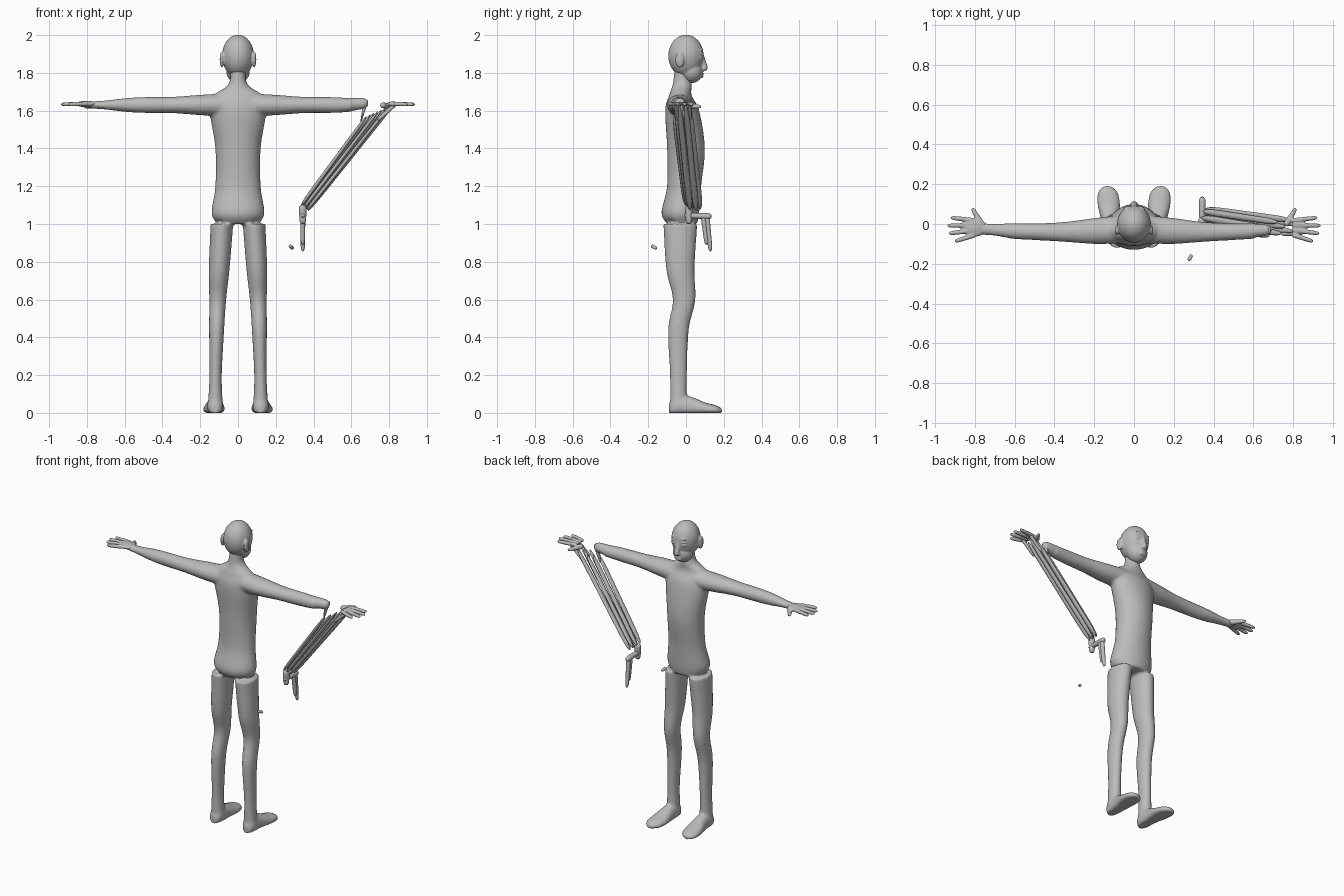
import bpy, bmesh, math
from mathutils import Vector, Matrix

cube = bpy.data.objects.get("Cube")
if cube:
    bpy.data.objects.remove(cube)

GREY = (0.5, 0.5, 0.5, 1)
skin = bpy.data.materials.new("plain_grey")
skin.use_nodes = True
skin.diffuse_color = GREY
skin.node_tree.nodes["Principled BSDF"].inputs["Base Color"].default_value = GREY

# Ring directions for tubes running along each axis
RIGHT, FORWARD, UP = Vector.Fill(3), Vector.Fill(3), Vector.Fill(3)
RIGHT.x = FORWARD.y = UP.z = 1
PLANES = {"X": (FORWARD, UP), "Y": (RIGHT, UP), "Z": (RIGHT, FORWARD)}


def spline(before, start, end, after, t):
    """Catmull-Rom value between start and end."""
    ease_in, ease_out = (end - before) / 2, (after - start) / 2
    gap = end - start
    return start + t * (ease_in + t * (3 * gap - 2 * ease_in - ease_out
                                       + t * (ease_in + ease_out - 2 * gap)))


def skin_rings(bm, rings):
    """Join rings of points into one closed tube."""
    loops = [[bm.verts.new(point) for point in ring] for ring in rings]
    for low, high in zip(loops, loops[1:]):
        for k in range(len(low)):
            bm.faces.new((low[k - 1], low[k], high[k], high[k - 1]))
    bm.faces.new(loops[0])
    bm.faces.new(loops[-1])


def ellipse(centre, across, along, sides):
    angles = [math.tau * k / sides for k in range(sides)]
    return [centre + across * math.cos(a) + along * math.sin(a) for a in angles]


def loft(bm, axis, rows, side=1, sides=24, steps=5):
    """Smooth tube through rows of (x, y, z, half width, half depth), kept above the floor."""
    across, along = PLANES[axis]
    padded = [rows[0], *rows, rows[-1]]
    path = []
    for quad in zip(padded, padded[1:], padded[2:], padded[3:]):
        for step in range(steps):
            path.append([spline(*values, step / steps) for values in zip(*quad)])
    path.append(rows[-1])
    rings = []
    for x, y, z, wide, deep in path:
        ring = ellipse(Vector((side * x, y, z)), across * wide, along * deep, sides)
        for point in ring:
            point.z = max(point.z, 0)
        rings.append(ring)
    skin_rings(bm, rings)


def capsule(bm, start, end, first, last, flat=1, sides=12, steps=16):
    """Straight tapering bar with rounded ends."""
    start, end = Vector(start), Vector(end)
    turn = (end - start).to_track_quat("Z", "Y")
    rings = []
    for step in range(steps + 1):
        t = (1 - math.cos(math.pi * step / steps)) / 2
        round_off = math.sqrt(max(1 - abs(2 * t - 1) ** 8, 0.01))
        radius = (first + (last - first) * t) * round_off
        rings.append(ellipse(start.lerp(end, t), turn @ RIGHT * radius,
                             turn @ FORWARD * radius * flat, sides))
    skin_rings(bm, rings)


def blob(bm, centre, radii):
    matrix = Matrix.Translation(centre) @ Matrix.Diagonal((*radii, 1))
    bmesh.ops.create_uvsphere(bm, u_segments=24, v_segments=16, radius=1, matrix=matrix)


def finish(name, bm, voxel=0):
    """Turn the pieces into an object, optionally fused into one skin."""
    bmesh.ops.recalc_face_normals(bm, faces=bm.faces)
    for face in bm.faces:
        face.smooth = True
    mesh = bpy.data.meshes.new(name)
    bm.to_mesh(mesh)
    bm.free()
    mesh.materials.append(skin)
    obj = bpy.data.objects.new(name, mesh)
    bpy.context.collection.objects.link(obj)
    if voxel:
        fuse = obj.modifiers.new("fuse", "REMESH")
        fuse.mode = "VOXEL"
        fuse.voxel_size = voxel
        fuse.use_smooth_shade = True
        soften = obj.modifiers.new("soften", "SMOOTH")
        soften.iterations = 4


# Body: torso and neck (depth centre, height, half width, half depth)
body = bmesh.new()
torso = [(-.02, 1, .11, .08), (-.03, 1.06, .14, .1), (-.01, 1.2, .12, .09), (0, 1.4, .12, .1),
         (-.02, 1.6, .15, .09), (-.03, 1.68, .13, .06), (-.02, 1.74, .05, .05), (-.02, 1.83, .04, .04)]
loft(body, "Z", [(0, *row) for row in torso], sides=32)

# Legs lean outward toward the ankle
leg = [(-.03, 1, .06, .09), (-.03, .76, .055, .075), (-.01, .6, .045, .06),
       (-.04, .44, .04, .055), (-.04, .2, .033, .045), (-.04, .04, .04, .045)]
leg_rows = [(.12 - .035 * z * z, y, z, wide, deep) for y, z, wide, deep in leg]

# Feet: position along the sole, half width, height factor
foot = [(-.09, .02, .03), (-.06, .04, .06), (.02, .045, .055), (.1, .057, .035),
        (.16, .05, .025), (.19, .02, .015)]
foot_rows = [(.12 + .07 * max(y, 0), y, .6 * high, wide, high) for y, wide, high in foot]

# Arms: distance out, half width, half height
arm = [(.08, .07, .06), (.2, .065, .054), (.35, .05, .043), (.5, .042, .042), (.6, .04, .036),
       (.7, .03, .024), (.79, .03, .018)]
arm_rows = [(x, .12 * (x - .4) ** 2 - .04, 1.63, wide, high) for x, wide, high in arm]

for side in (-1, 1):
    loft(body, "Z", leg_rows, side)
    loft(body, "Y", foot_rows, side)
    loft(body, "X", arm_rows if side < 0 else arm_rows[:-2], side)
capsule(body, (.55, -.035, 1.63), (.69, -.03, 1.64), .04, .028)
finish("body", body, .009)

# Head: skull, jaw, nose, lips, eyes, brows, nostrils and ears
head = bmesh.new()
blob(head, (0, 0, 1.89), (.085, .094, .112))
blob(head, (0, .03, 1.81), (.063, .06, .064))
capsule(head, (0, .08, 1.91), (0, .1, 1.81), .01, .021)
for z in (1.78, 1.795):
    blob(head, (0, .083, z), (.026, .01, .007))
for side in (-1, 1):
    for z, lift in ((1.88, .01), (1.9, .01), (1.92, .006)):
        blob(head, (side * .034, .073, z), (.021, .017, lift))
    blob(head, (side * .014, .095, 1.82), (.008, .01, .008))
    blob(head, (side * .086, -.033, 1.87), (.011, .024, .042))
finish("head", head, .005)

# Hands: the left one has lost its palm
for side, name in ((-1, "right_hand"), (1, "left_hand")):
    hand = bmesh.new()
    if side < 0:
        blob(hand, (side * .8, -.017, 1.635), (.06, .048, .017))
    for finger in range(4):
        spread = finger - 1.5
        reach = .94 - .012 * (finger - 1.2) ** 2
        capsule(hand, (side * .79, -.018 - .023 * spread, 1.637),
                (side * reach, -.028 - .04 * spread, 1.633), .013, .011)
    capsule(hand, (side * .76, -.01, 1.63), (side * .813, .08, 1.62), .018, .01)
    finish(name, hand, .005)

# Torn forearm: long flat strands from the elbow and hand to the lower end
strands = bmesh.new()
COUNT = 8
for i in range(COUNT):
    t = i / (COUNT - 1)
    depth = (i * 3 % COUNT) / (COUNT - 1)
    low = Vector((.335 + .035 * t, .075 * depth, 1.1 - .03 * t))
    high = Vector((.68 + .14 * t, .08 * depth - .06, 1.57 + .06 * t))
    capsule(strands, low, high, .017, .015, flat=.6, sides=8)
capsule(strands, (.68, -.03, 1.66), (.65, -.03, 1.54), .026, .006, flat=.5)
for y in (-.05, .02):
    capsule(strands, (.74, y, 1.55), (.84, y, 1.64), .01, .01)
finish("torn_forearm_strands", strands)

# Stray hand piece hanging at the lower end
stray = bmesh.new()
PIECE_X = .343
capsule(stray, (PIECE_X, .015, 1.1), (PIECE_X, .015, 1), .022, .016)
capsule(stray, (PIECE_X, -.01, 1.045), (PIECE_X, .135, 1.04), .014, .018)
for y, low in ((.1, .89), (.12, .855)):
    capsule(stray, (PIECE_X, y - .01, 1.05), (PIECE_X, y + .01, low), .014, .011)
finish("stray_hand_piece", stray)

# Tiny loose fingertip
loose = bmesh.new()
capsule(loose, (.274, -.183, .885), (.29, -.156, .87), .009, .009)
finish("loose_fingertip", loose)
